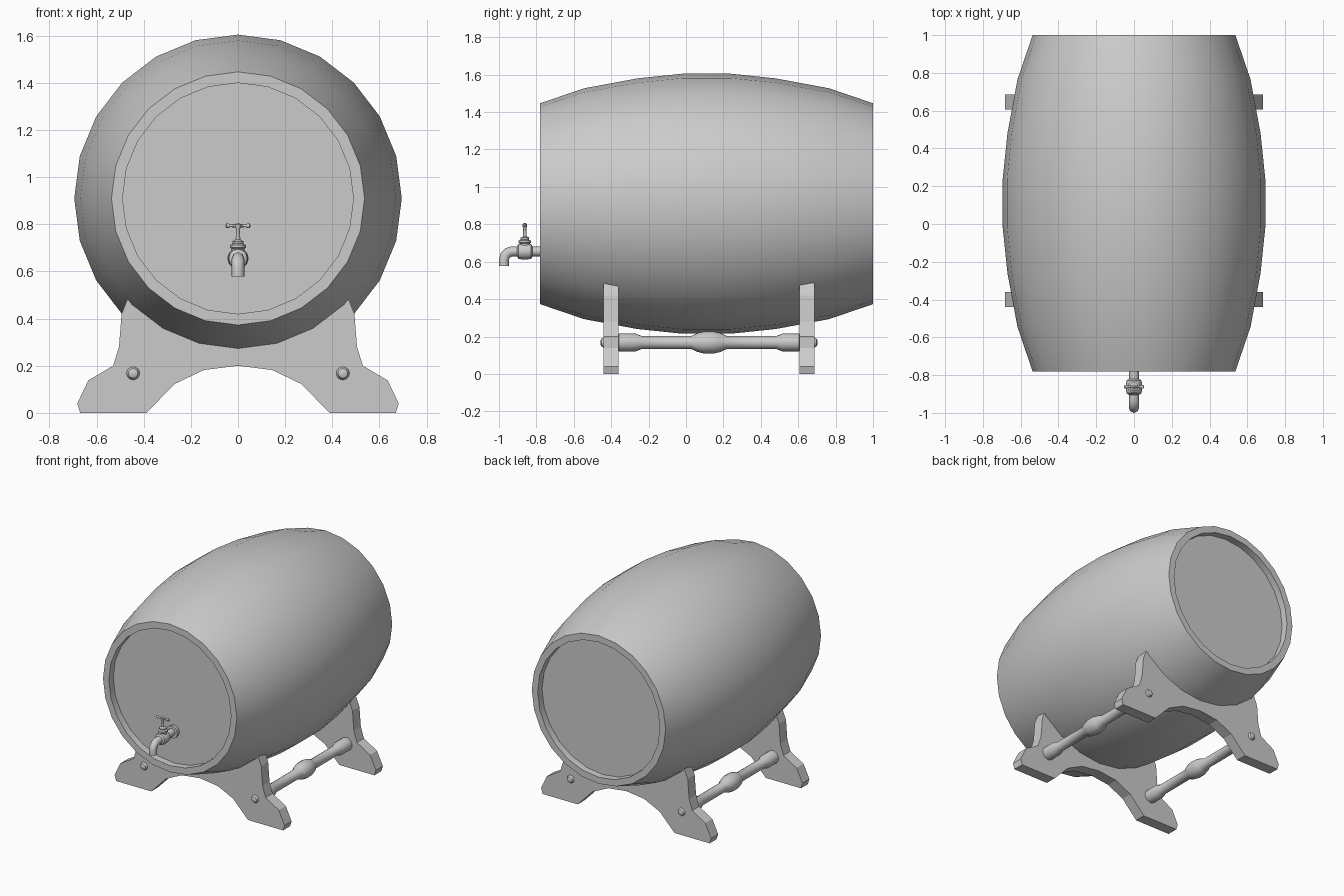
import bpy, bmesh, math
from mathutils import Matrix, Vector

if "Cube" in bpy.data.objects:
    bpy.data.objects.remove(bpy.data.objects["Cube"])

AXIS_Z = 0.91   # height of the barrel axis
MID_Y = 0.11    # middle of the barrel along y

TO_Y = Matrix.Rotation(math.radians(-90), 4, 'X')   # lathe axis z -> +y
TO_X = Matrix.Rotation(math.radians(90), 4, 'Y')    # lathe axis z -> +x


def finish(name, bm, smooth=True):
    bmesh.ops.recalc_face_normals(bm, faces=bm.faces)
    mesh = bpy.data.meshes.new(name)
    bm.to_mesh(mesh)
    bm.free()
    obj = bpy.data.objects.new(name, mesh)
    bpy.context.collection.objects.link(obj)
    if smooth:
        mesh.shade_smooth()
        mesh.set_sharp_from_angle(angle=math.radians(35))
    return obj


def lathe(name, profile, sides, location, rot=Matrix()):
    """Revolve (radius, height) points about z, cap both ends, then place."""
    bm = bmesh.new()
    rings = []
    for r, h in profile:
        rings.append([bm.verts.new((r * math.cos(2 * math.pi * i / sides),
                                    r * math.sin(2 * math.pi * i / sides), h))
                      for i in range(sides)])
    for a, b in zip(rings, rings[1:]):
        for i in range(sides):
            j = (i + 1) % sides
            bm.faces.new((a[i], a[j], b[j], b[i]))
    bm.faces.new(rings[0])
    bm.faces.new(rings[-1])
    bm.transform(Matrix.Translation(location) @ rot)
    return finish(name, bm)


def mirrored(half):
    """Mirror a half profile about height 0."""
    return [(r, -h) for r, h in half] + [(r, h) for r, h in reversed(half)]


# Barrel with bulging staves and recessed heads
lathe("barrel", mirrored([(0.49, 0.84), (0.49, 0.89), (0.537, 0.89),
                          (0.617, 0.655), (0.67, 0.37), (0.695, 0.13)]),
      24, (0, MID_Y, AXIS_Z), TO_Y)

# Cradle stands: half outline mirrored, with the top following the barrel
half = [(0.145, 0.182), (0.27, 0.122), (0.388, 0.0), (0.67, 0.0),
        (0.682, 0.04), (0.635, 0.138), (0.53, 0.2), (0.505, 0.28),
        (0.494, 0.42), (0.468, 0.485)]
for k in range(1, 5):
    a = math.radians(48 - 12 * k + 0)
    half.append((0.625 * math.sin(a), AXIS_Z - 0.625 * math.cos(a)))
outline = ([(0, 0.2)] + half[:-1] + [(0, AXIS_Z - 0.625)]
           + [(-x, z) for x, z in reversed(half[:-1])])
for name, y in (("front_stand", -0.44), ("back_stand", 0.606)):
    bm = bmesh.new()
    face = bm.faces.new([bm.verts.new((x, y, z)) for x, z in outline])
    ext = bmesh.ops.extrude_face_region(bm, geom=[face])
    moved = [v for v in ext["geom"] if isinstance(v, bmesh.types.BMVert)]
    bmesh.ops.translate(bm, verts=moved, vec=Vector((0, 0.08, 0)))
    finish(name, bm, smooth=False)

# Turned stretcher rods with rounded peg ends
rod = mirrored([(0.008, 0.581), (0.02, 0.576), (0.028, 0.563), (0.028, 0.50),
                (0.047, 0.482), (0.047, 0.39), (0.035, 0.36), (0.035, 0.095),
                (0.051, 0.06), (0.059, 0.025)])
for name, x in (("left_stretcher", -0.445), ("right_stretcher", 0.445)):
    lathe(name, rod, 16, (x, 0.123, 0.168), TO_Y)

# Tap: flange, valve body, bonnet and stem
TAP_Y, TAP_Z = -0.862, 0.655
lathe("tap_flange", [(0.045, -0.76), (0.045, -0.745), (0.04, -0.725)],
      16, (0, 0, TAP_Z), TO_Y)
lathe("tap_body", mirrored([(0.027, 0.042), (0.039, 0.034), (0.043, 0.015)]),
      12, (0, TAP_Y, TAP_Z), TO_Y)
lathe("tap_stem", [(0.028, 0.655), (0.028, 0.698), (0.033, 0.702),
                   (0.033, 0.712), (0.022, 0.718), (0.024, 0.728),
                   (0.01, 0.735), (0.008, 0.78), (0.012, 0.788),
                   (0.012, 0.8), (0.005, 0.806)],
      12, (0, TAP_Y, 0), Matrix())
lathe("tap_handle", mirrored([(0.005, 0.053), (0.01, 0.049), (0.01, 0.041),
                              (0.006, 0.034), (0.007, 0.008)]),
      10, (0, TAP_Y, 0.794), TO_X)

# Tap spout: pipe swept from the head, bending down
curve = bpy.data.curves.new("tap_spout", 'CURVE')
curve.dimensions = '3D'
curve.bevel_depth = 0.027
curve.bevel_resolution = 2
curve.use_fill_caps = True
path = [(-0.735, TAP_Z), (-0.93, TAP_Z), (-0.95, 0.649),
        (-0.967, 0.633), (-0.973, 0.612), (-0.973, 0.578)]
spline = curve.splines.new('POLY')
spline.points.add(len(path) - 1)
for p, (y, z) in zip(spline.points, path):
    p.co = (0, y, z, 1)
spout = bpy.data.objects.new("tap_spout", curve)
bpy.context.collection.objects.link(spout)
